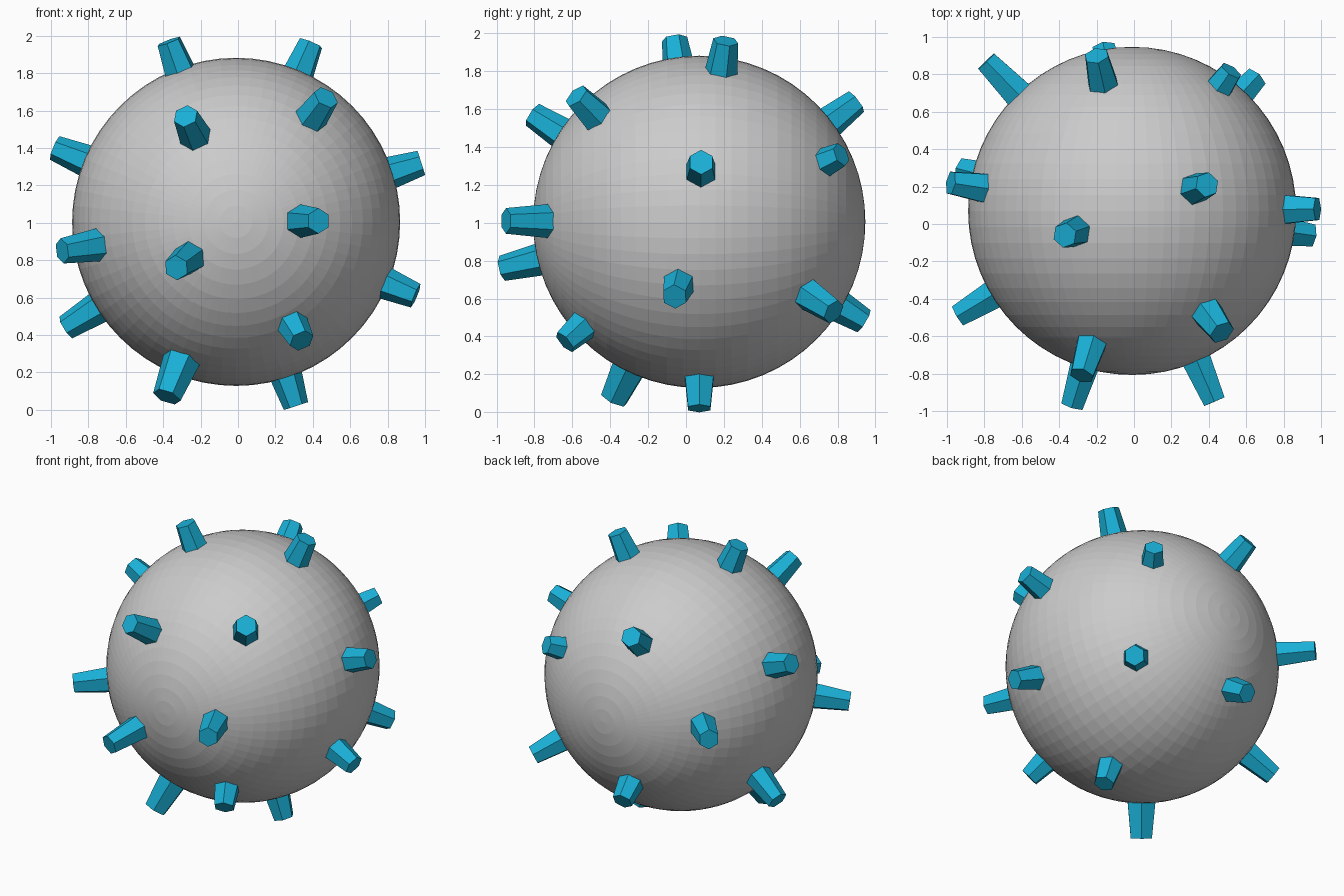
import bpy
import math
from mathutils import Vector, Matrix

if "Cube" in bpy.data.objects:
    bpy.data.objects.remove(bpy.data.objects["Cube"])

CENTRE = Vector((-0.01, 0.07, 1.005))
RADIUS = 0.877

# Ball, flat faced, with its poles along y
bpy.ops.mesh.primitive_uv_sphere_add(segments=64, ring_count=32, radius=RADIUS,
                                     location=CENTRE, rotation=(math.pi / 2, 0, 0))
bpy.context.object.name = "ball"

blue = bpy.data.materials.new("stud_blue")
blue.diffuse_color = (0.01, 0.43, 0.67, 1)
blue.use_nodes = True
blue.node_tree.nodes["Principled BSDF"].inputs["Base Color"].default_value = blue.diffuse_color

# Centre of each stud's outer face, and a thickness factor
STUDS = [
    # upper studs
    (-0.37, -0.06, 1.97, 1.0), (0.39, 0.21, 1.96, 1.0),
    (-0.28, -0.81, 1.57, 1.0), (0.47, -0.58, 1.67, 1.05),
    (-0.98, 0.22, 1.40, 1.0), (0.98, 0.08, 1.32, 1.0),
    (-0.20, 0.90, 1.64, 1.0), (0.52, 0.82, 1.36, 0.95),
    # middle studs
    (-0.94, -0.49, 0.85, 1.0), (0.43, -0.95, 1.01, 1.0),
    (-0.33, -0.97, 0.76, 1.0), (-0.79, 0.87, 1.06, 1.0),
    # lower studs
    (-0.92, 0.29, 0.44, 1.0), (0.95, -0.06, 0.61, 1.0),
    (0.34, -0.64, 0.37, 1.0), (-0.38, -0.38, 0.07, 1.15),
    (0.31, 0.07, 0.02, 1.0), (0.65, 0.78, 0.53, 1.0),
    (-0.16, 0.94, 0.48, 1.0),
]


# Tapered hexagonal stud, sunk into the ball and pointing outwards
def stud(number, tip, thick):
    arm = Vector(tip) - CENTRE
    inner = 0.75
    depth = arm.length - inner
    bpy.ops.mesh.primitive_cone_add(vertices=6, radius1=0.1 * thick,
                                    radius2=0.068 * thick, depth=depth)
    ob = bpy.context.object
    ob.name = f"stud_{number:02d}"
    turn = arm.to_track_quat('Z', 'Y').to_matrix().to_4x4()
    place = CENTRE + arm.normalized() * (inner + depth / 2)
    ob.matrix_world = Matrix.Translation(place) @ turn
    ob.data.materials.append(blue)


for i, (x, y, z, thick) in enumerate(STUDS, 1):
    stud(i, (x, y, z), thick)
